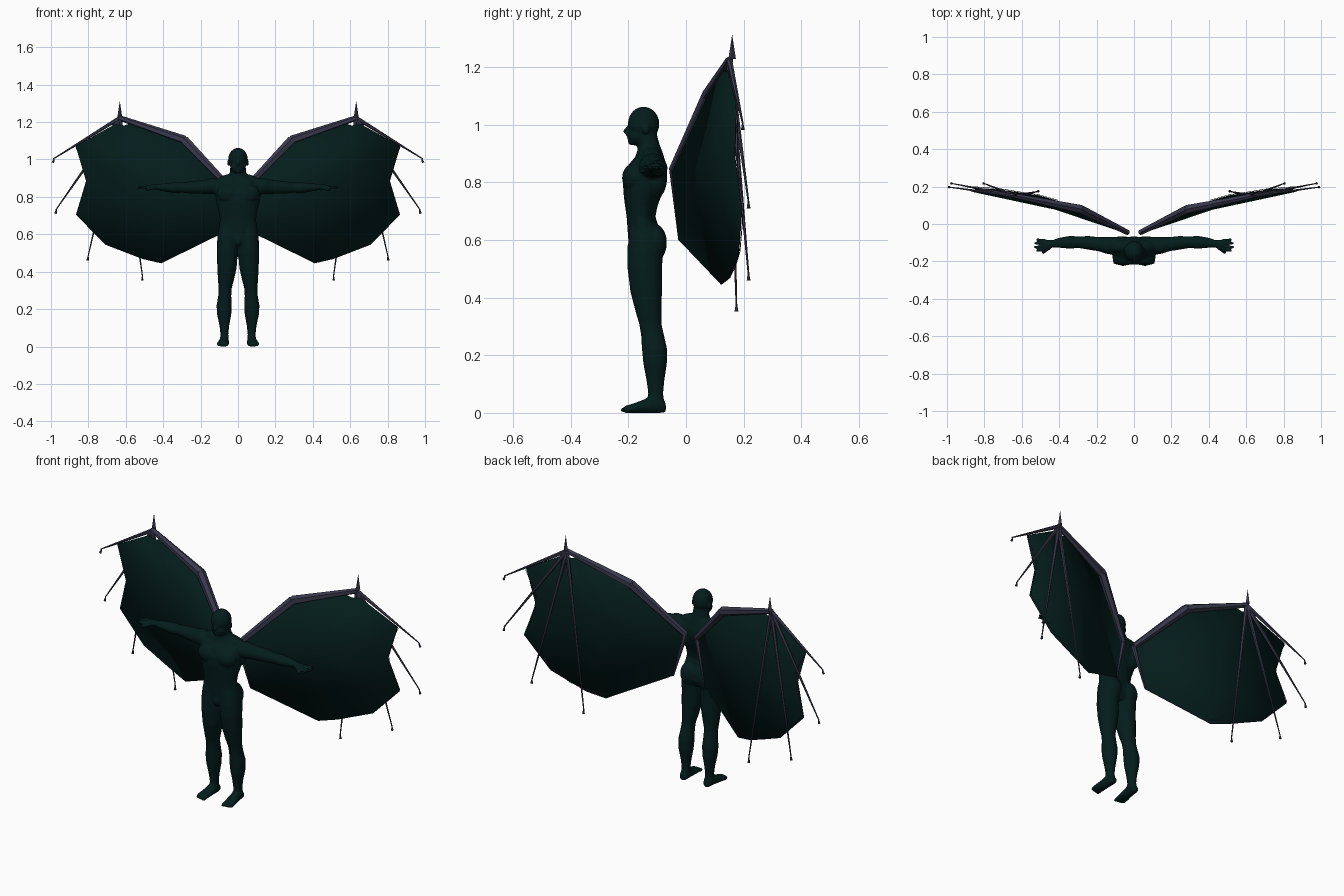
import bpy, bmesh, math
from mathutils import Vector, Matrix


def material(name, rgb):
    m = bpy.data.materials.new(name)
    m.diffuse_color = (*rgb, 1)
    return m


SKIN = material("dark_teal", (0.0012, 0.0120, 0.0115))
BONE = material("slate_violet", (0.042, 0.041, 0.075))


def finish(bm, name, mat):
    bmesh.ops.recalc_face_normals(bm, faces=bm.faces[:])
    me = bpy.data.meshes.new(name)
    bm.to_mesh(me)
    bm.free()
    me.materials.append(mat)
    ob = bpy.data.objects.new(name, me)
    bpy.context.collection.objects.link(ob)
    return ob


def loft(bm, axis, rows, side=1, n=20):
    """Closed skin over ellipses: (position, centre1, centre2, radius1, radius2)."""
    rings = []
    for u, c1, c2, r1, r2 in rows:
        ring = []
        for i in range(n):
            t = math.tau * i / n
            a, b = c1 + r1 * math.cos(t), c2 + r2 * math.sin(t)
            p = {"x": (u, a, b), "y": (a, u, b), "z": (a, b, u)}[axis]
            ring.append(bm.verts.new((side * p[0], p[1], max(p[2], 0))))
        rings.append(ring)
    for r, s in zip(rings, rings[1:]):
        for i in range(n):
            bm.faces.new((r[i], r[(i + 1) % n], s[(i + 1) % n], s[i]))
    bm.faces.new(rings[0])
    bm.faces.new(rings[-1])


def ball(bm, c, r, tilt=0):
    mat = Matrix.Translation(c) @ Matrix.Rotation(tilt, 4, "Y") @ Matrix.Diagonal((*r, 1))
    bmesh.ops.create_uvsphere(bm, u_segments=20, v_segments=12, radius=1, matrix=mat)


def rod(bm, p, q, r1, r2, sides=6):
    p, q = Vector(p), Vector(q)
    d = q - p
    mat = Matrix.Translation((p + q) / 2) @ d.to_track_quat("Z", "Y").to_matrix().to_4x4()
    bmesh.ops.create_cone(bm, cap_ends=True, segments=sides, radius1=r1, radius2=r2,
                          depth=d.length, matrix=mat)


# ---------- body: overlapping volumes fused into one smooth skin ----------
bm = bmesh.new()
# torso and neck
loft(bm, "z", [(.535, 0, -.140, .04, .045), (.57, 0, -.138, .100, .060), (.61, 0, -.140, .107, .061),
               (.65, 0, -.150, .101, .054), (.68, 0, -.156, .097, .050), (.72, 0, -.155, .103, .057),
               (.77, 0, -.148, .116, .070), (.82, 0, -.142, .123, .076), (.86, 0, -.134, .118, .066),
               (.888, 0, -.126, .095, .050), (.912, 0, -.126, .056, .042), (.93, 0, -.130, .044, .039),
               (.97, 0, -.14, .041, .038)])
# head: skull, jaw, chin, nose, brow, mouth, groin
ball(bm, (0, -.147, 1.002), (.052, .055, .060))
ball(bm, (0, -.164, .962), (.042, .038, .036))
ball(bm, (0, -.186, .940), (.020, .016, .013))
ball(bm, (0, -.202, .977), (.009, .016, .016))
ball(bm, (0, -.187, 1.000), (.035, .015, .010))
ball(bm, (0, -.194, .956), (.018, .011, .010))
ball(bm, (0, -.186, .570), (.024, .018, .030))

for s in (1, -1):
    # ear, chest, shoulder, back and seat muscles
    ball(bm, (s * .052, -.138, .982), (.006, .012, .018))
    ball(bm, (s * .052, -.180, .815), (.064, .042, .050), s * -.2)
    ball(bm, (s * .135, -.115, .858), (.052, .046, .042))
    ball(bm, (s * .068, -.100, .820), (.055, .035, .075))
    ball(bm, (s * .070, -.120, .893), (.062, .032, .023), s * .35)
    ball(bm, (s * .052, -.110, .590), (.053, .044, .066))
    # leg
    loft(bm, "z", [(.03, .073, -.105, .024, .032), (.065, .073, -.105, .021, .026),
                   (.11, .073, -.106, .026, .031), (.17, .074, -.107, .038, .041),
                   (.22, .074, -.109, .041, .044), (.27, .071, -.116, .035, .040),
                   (.31, .069, -.124, .035, .039), (.35, .065, -.130, .042, .045),
                   (.42, .059, -.138, .052, .055), (.50, .057, -.143, .056, .060),
                   (.56, .057, -.141, .055, .062), (.61, .055, -.140, .053, .059),
                   (.65, .050, -.145, .046, .048)], s)
    # foot and toes
    loft(bm, "y", [(-.07, .073, .018, .016, .016), (-.085, .073, .026, .023, .027),
                   (-.115, .074, .030, .025, .032), (-.15, .077, .022, .029, .023),
                   (-.19, .081, .015, .033, .015), (-.213, .081, .012, .030, .012)], s)
    for i in range(5):
        ball(bm, (s * (.058 + .0115 * i), -.215 + .003 * i, .010), (.007, .013, .009))
    # arm and palm
    loft(bm, "x", [(.08, -.118, .850, .050, .045), (.14, -.115, .857, .046, .041),
                   (.19, -.108, .853, .038, .037), (.24, -.101, .851, .037, .034),
                   (.30, -.097, .849, .031, .027), (.34, -.098, .849, .035, .029),
                   (.40, -.100, .851, .027, .021), (.437, -.106, .853, .020, .015),
                   (.46, -.111, .853, .028, .013), (.485, -.113, .852, .030, .011)], s)
    # fingers and thumb
    for i, tip in enumerate((.522, .535, .537, .524)):
        y = -.088 - .0165 * i
        rod(bm, (s * .475, y, .852), (s * tip, y - .004 * (i - 1.5), .849), .008, .0065, 10)
    rod(bm, (s * .448, -.122, .850), (s * .490, -.158, .836), .011, .007, 10)

body = finish(bm, "body", SKIN)
m = body.modifiers.new("fuse", "REMESH")
m.mode, m.voxel_size, m.use_smooth_shade = "VOXEL", .0045, True
m = body.modifiers.new("soften", "SMOOTH")
m.factor, m.iterations = .5, 8


# ---------- wings: right side modelled, left side mirrored ----------
def mirrored(ob):
    ob.modifiers.new("mirror", "MIRROR")
    return ob


ROOT, ELBOW, WRIST = (.035, -.045, .840), (.285, .080, 1.102), (.632, .150, 1.222)
TIPS = [(.988, .197, 1.003), (.974, .217, .730), (.802, .217, .480), (.510, .175, .372)]

# membrane bellied forward around a middle point
EDGE = [(.095, -.025, .60), (.035, -.052, .835), (.285, .068, 1.102), (.56, .130, 1.197),
        (.61, .138, 1.181), (.66, .145, 1.187), (.868, .174, 1.072), (.812, .170, .885),
        (.866, .194, .705), (.71, .182, .545), (.51, .152, .468), (.41, .123, .445)]
bm = bmesh.new()
vs = [bm.verts.new(p) for p in EDGE]
hub = bm.verts.new((.42, .078, .86))
for a, b in zip(vs, vs[1:] + vs[:1]):
    bm.faces.new((hub, a, b))
membrane = finish(bm, "wing_membrane", SKIN)
for p in membrane.data.polygons:
    p.use_smooth = True
m = membrane.modifiers.new("thickness", "SOLIDIFY")
m.thickness, m.offset = .003, 0
mirrored(membrane)

# arm bones along the leading edge and the inner strut
bm = bmesh.new()
rod(bm, ROOT, ELBOW, .016, .025)
rod(bm, ELBOW, WRIST, .025, .014)
for p, r in ((ELBOW, .025), (WRIST, .015)):
    bmesh.ops.create_icosphere(bm, subdivisions=1, radius=r, matrix=Matrix.Translation(p))
rod(bm, ROOT, (.095, -.024, .60), .013, .003)
mirrored(finish(bm, "wing_arm_bones", BONE))

# long finger bones behind the membrane, each with a small flared end
bm = bmesh.new()
for tip in TIPS:
    w, t = Vector(WRIST), Vector(tip)
    d = (t - w).normalized()
    rod(bm, w, t, .011, .003)
    rod(bm, t - d * .008, t + Vector((.002, 0, -.020)), .002, .007)
mirrored(finish(bm, "wing_fingers", BONE))

# wrist spike
bm = bmesh.new()
rod(bm, (.632, .160, 1.228), (.632, .160, 1.312), .013, 0, 4)
mirrored(finish(bm, "wrist_spike", BONE))

# thin cord sewn along the trailing edge
bm = bmesh.new()
cord = [(.868, .18, 1.065), (.805, .178, .94), (.812, .178, .865), (.862, .2, .71),
        (.705, .187, .56), (.60, .170, .503), (.51, .157, .480), (.41, .128, .465)]
for a, b in zip(cord, cord[1:]):
    rod(bm, a, b, .0015, .0015, 4)
mirrored(finish(bm, "trailing_cord", BONE))
